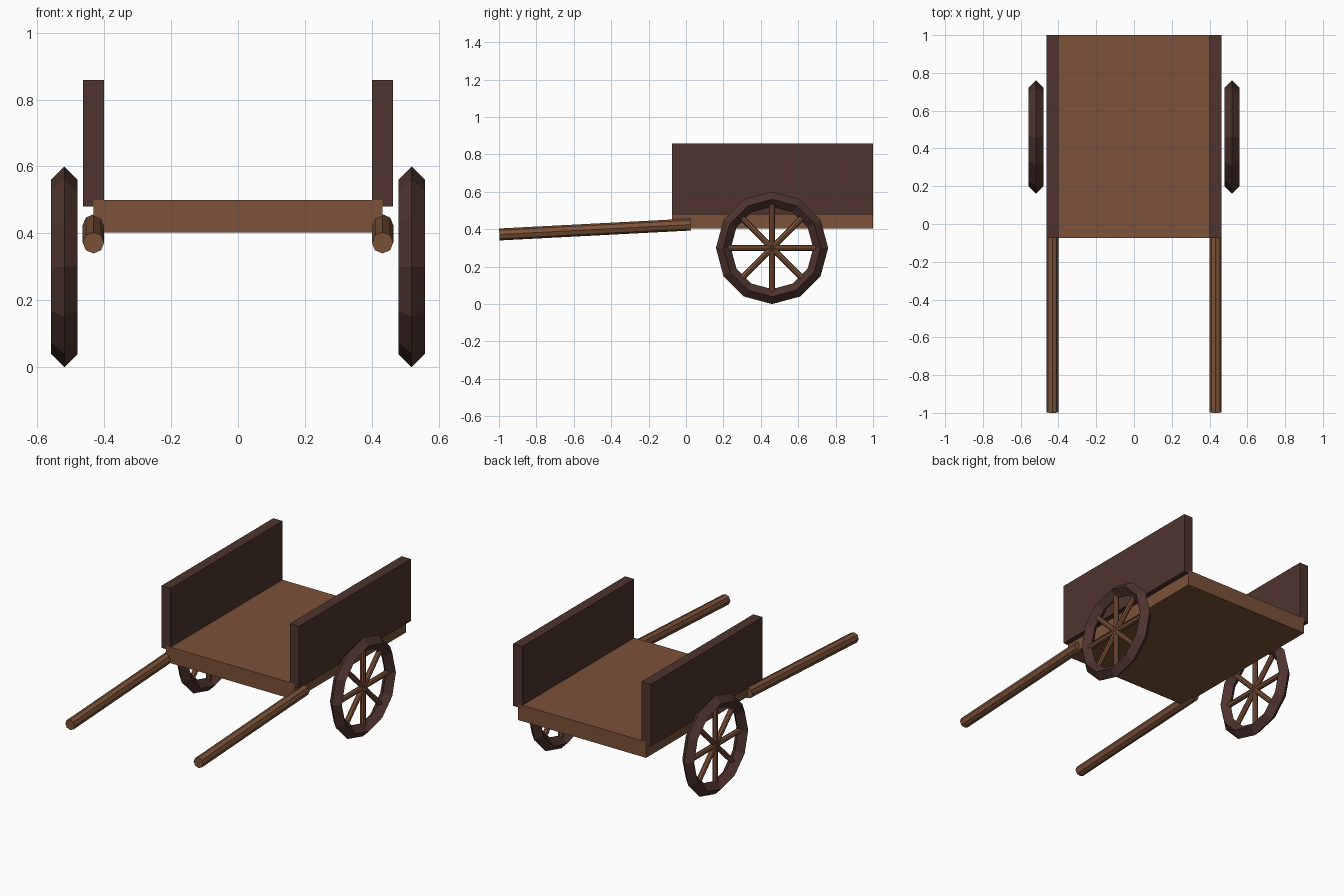
import bpy, bmesh
from math import pi, cos, sin
from mathutils import Vector

if "Cube" in bpy.data.objects:
    bpy.data.objects.remove(bpy.data.objects["Cube"])


def material(name, color):
    m = bpy.data.materials.new(name)
    m.diffuse_color = (*color, 1)
    m.use_nodes = True
    m.node_tree.nodes["Principled BSDF"].inputs["Base Color"].default_value = m.diffuse_color
    return m


WOOD = material("wood", (0.2, 0.084, 0.041))
DARK = material("dark_wood", (0.076, 0.034, 0.027))


def finish(bm, name, mat):
    bmesh.ops.recalc_face_normals(bm, faces=bm.faces)
    me = bpy.data.meshes.new(name)
    bm.to_mesh(me)
    bm.free()
    me.materials.append(mat)
    ob = bpy.data.objects.new(name, me)
    bpy.context.collection.objects.link(ob)
    return ob


def box(name, lo, hi, mat):
    lo, hi = Vector(lo), Vector(hi)
    bm = bmesh.new()
    bmesh.ops.create_cube(bm, size=1)
    bmesh.ops.scale(bm, vec=hi - lo, verts=bm.verts)
    bmesh.ops.translate(bm, vec=(lo + hi) / 2, verts=bm.verts)
    return finish(bm, name, mat)


def add_rod(bm, a, b, radius, sides=8):
    a, b = Vector(a), Vector(b)
    made = bmesh.ops.create_cone(bm, cap_ends=True, segments=sides, radius1=radius,
                                 radius2=radius, depth=(b - a).length)
    rot = Vector((0, 0, 1)).rotation_difference(b - a).to_matrix()
    bmesh.ops.rotate(bm, matrix=rot, verts=made["verts"])
    bmesh.ops.translate(bm, vec=(a + b) / 2, verts=made["verts"])


def wheel_rim(name, center, major, minor, mat, count=12):
    # diamond section swept round the x axis
    bm = bmesh.new()
    rings = []
    for i in range(count):
        t = 2 * pi * i / count
        ring = []
        for k in range(4):
            r = major + minor * cos(k * pi / 2)
            off = Vector((minor * sin(k * pi / 2), r * cos(t), r * sin(t)))
            ring.append(bm.verts.new(center + off))
        rings.append(ring)
    for i in range(count):
        p, q = rings[i], rings[(i + 1) % count]
        for k in range(4):
            n = (k + 1) % 4
            bm.faces.new((p[k], q[k], q[n], p[n]))
    return finish(bm, name, mat)


# Cart floor
box("cart_floor", (-0.432, -0.075, 0.403), (0.432, 1.0, 0.5), WOOD)

for side, s in (("left", -1), ("right", 1)):
    # Side board
    x0, x1 = sorted((s * 0.401, s * 0.463))
    box(side + "_side_board", (x0, -0.075, 0.48), (x1, 1.0, 0.858), DARK)

    # Pull handle, sloping down to the front
    bm = bmesh.new()
    add_rod(bm, (s * 0.432, -0.998, 0.372), (s * 0.432, 0.024, 0.425), 0.032)
    finish(bm, side + "_handle", WOOD)

    # Wheel rim
    hub = Vector((s * 0.519, 0.46, 0.3))
    wheel_rim(side + "_wheel_rim", hub, 0.26, 0.04, DARK)

    # Spokes: four rods crossing at the centre
    bm = bmesh.new()
    for i in range(4):
        d = Vector((0, cos(i * pi / 4), sin(i * pi / 4))) * 0.24
        add_rod(bm, hub - d, hub + d, 0.016)
    finish(bm, side + "_wheel_spokes", WOOD)
